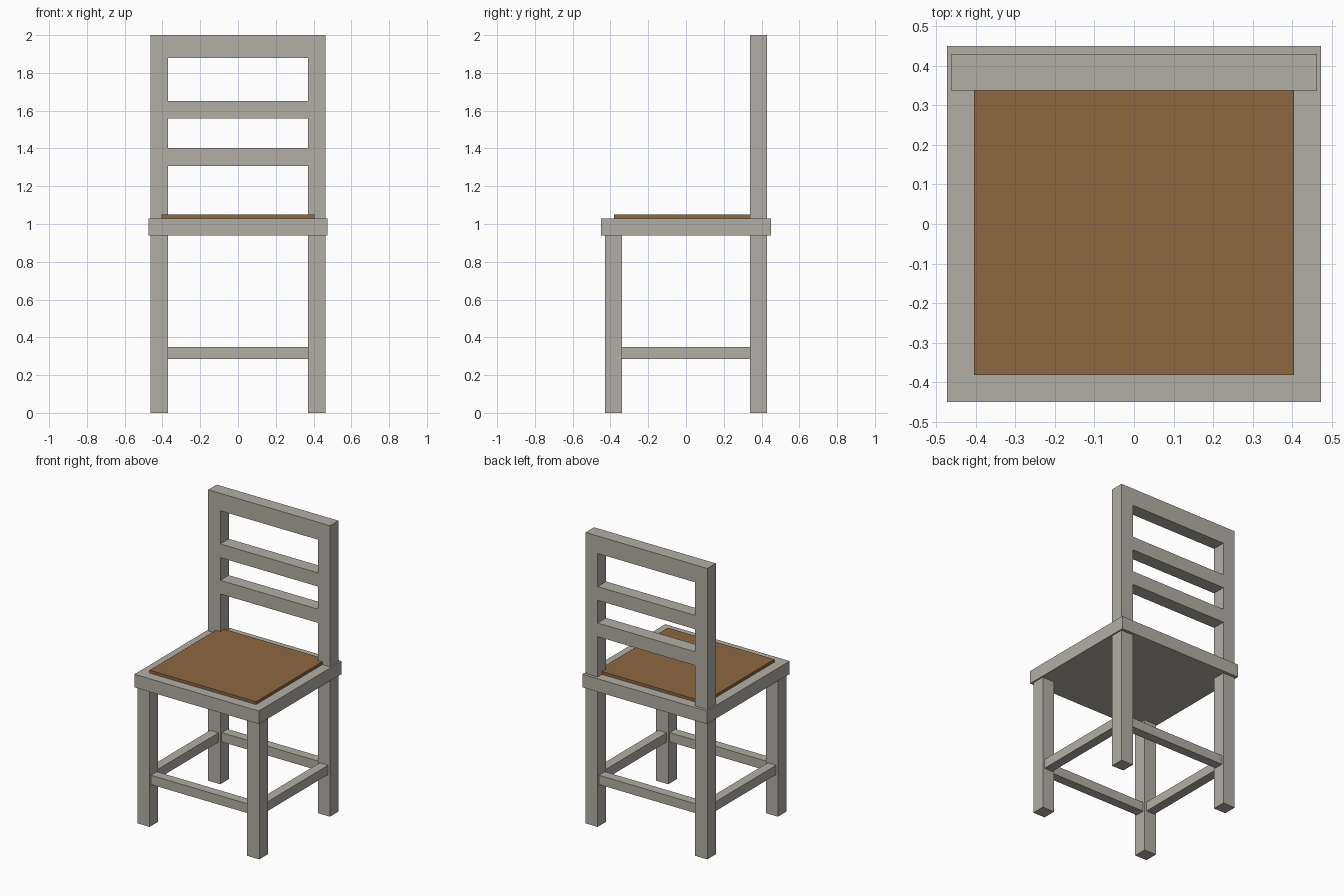
import bpy

cube = bpy.data.objects.get("Cube")
if cube:
    bpy.data.objects.remove(cube, do_unlink=True)


def make_material(name, rgb):
    mat = bpy.data.materials.new(name)
    mat.use_nodes = True
    color = (*rgb, 1.0)
    mat.diffuse_color = color
    mat.node_tree.nodes["Principled BSDF"].inputs["Base Color"].default_value = color
    return mat


GREY = make_material("weathered grey wood", (0.45, 0.425, 0.38))
BROWN = make_material("brown cushion", (0.27, 0.135, 0.052))


def box(name, x, y, z, mat=GREY):
    """Axis-aligned box from (min, max) ranges."""
    bpy.ops.mesh.primitive_cube_add(size=1)
    ob = bpy.context.object
    ob.name = name
    ranges = (x, y, z)
    ob.location = [(a + b) / 2 for a, b in ranges]
    ob.scale = [b - a for a, b in ranges]
    bpy.ops.object.transform_apply(location=False, rotation=False, scale=True)
    ob.data.materials.append(mat)
    return ob


def span(center, width):
    return (center - width / 2, center + width / 2)


LEG = 0.092      # leg thickness
LEG_X = 0.417    # leg centre offsets
LEG_Y = 0.384
RAIL = 0.064     # stretcher thickness
INNER_X = LEG_X - LEG / 2
INNER_Y = LEG_Y - LEG / 2
SEAT_BOTTOM, SEAT_TOP, TOP = 0.94, 1.03, 2.0

# Seat and cushion
box("seat", (-0.473, 0.473), (-0.45, 0.45), (SEAT_BOTTOM, SEAT_TOP))
box("cushion", (-0.405, 0.405), (-0.382, 0.382), (SEAT_TOP, 1.05), BROWN)

# Legs, back posts and side stretchers
for side, s in (("left", 1), ("right", -1)):
    leg_x = span(s * LEG_X, LEG)
    box(f"front_leg_{side}", leg_x, span(-LEG_Y, LEG), (0, SEAT_BOTTOM))
    box(f"back_leg_{side}", leg_x, span(LEG_Y, LEG), (0, SEAT_BOTTOM))
    box(f"back_post_{side}", leg_x, span(LEG_Y, LEG), (SEAT_TOP, 1.88))
    box(f"side_stretcher_{side}", span(s * LEG_X, RAIL),
        (-INNER_Y, INNER_Y), span(0.318, RAIL))

# Front and back stretchers
for end, s in (("front", -1), ("back", 1)):
    box(f"{end}_stretcher", (-INNER_X, INNER_X),
        span(s * LEG_Y, RAIL), span(0.318, RAIL))

# Backrest slats and top rail
for name, z in (("lower_slat", 1.355), ("upper_slat", 1.605)):
    box(name, (-INNER_X, INNER_X), span(LEG_Y, LEG), span(z, 0.094))
outer = LEG_X + LEG / 2
box("top_rail", (-outer, outer), span(LEG_Y, LEG), (1.88, TOP))
